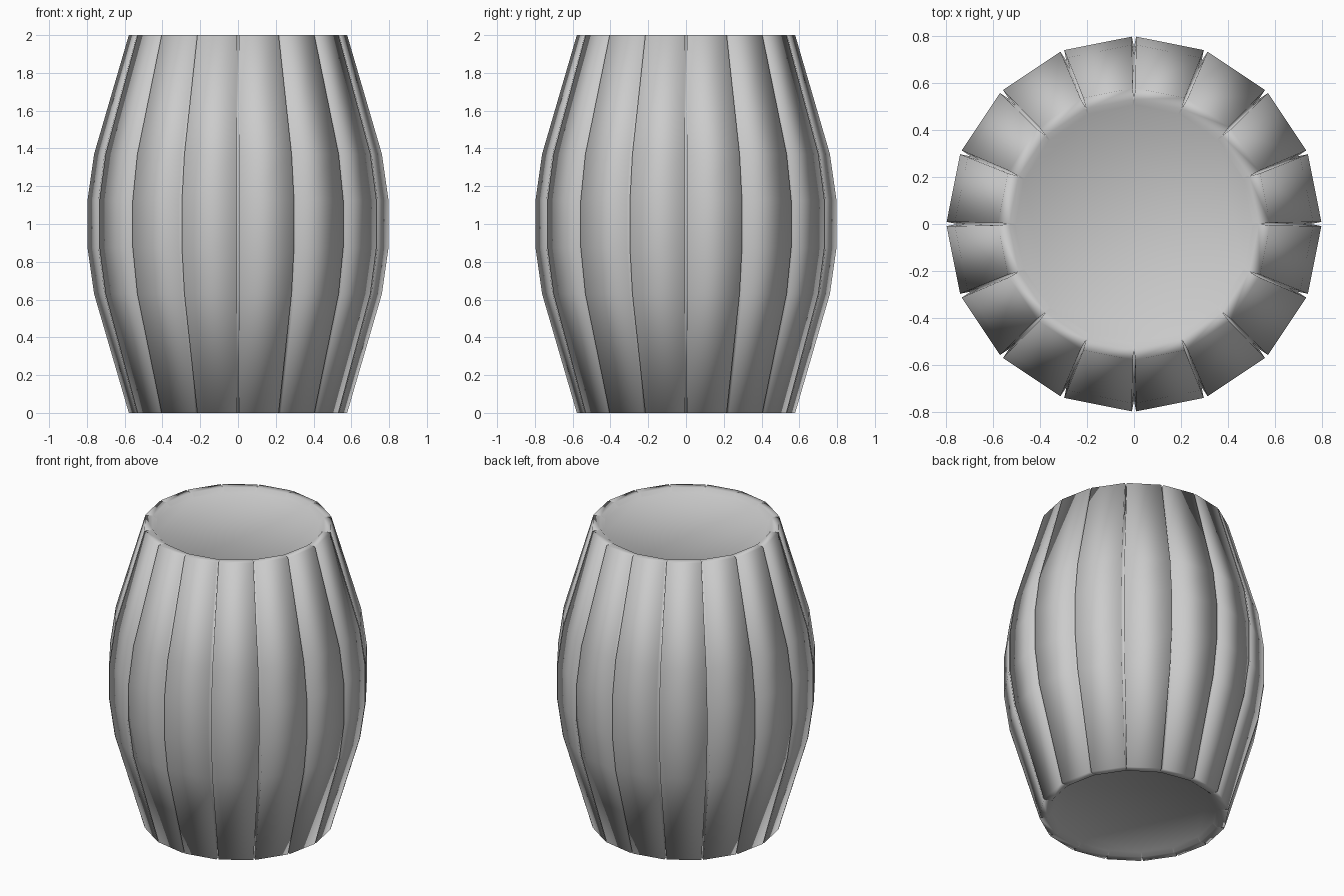
import bpy, bmesh
from math import cos, sin, pi

if "Cube" in bpy.data.objects:
    bpy.data.objects.remove(bpy.data.objects["Cube"])

STAVES = 16
HALF_GAP = 0.011

# rings from bottom lid to top lid: (stave radius, groove floor radius, z)
half = [(0.505, 0.505, 0.02), (0.53, 0.526, 0.0), (0.578, 0.532, 0.0),
        (0.762, 0.714, 0.63), (0.797, 0.75, 0.875)]
rings = half + [(r, f, 2 - z) for r, f, z in reversed(half)]

bm = bmesh.new()


def make_ring(radius, floor, z):
    verts = []
    for i in range(STAVES):
        a = 2 * pi * i / STAVES
        for r, ang in ((radius, a - HALF_GAP), (floor, a), (radius, a + HALF_GAP)):
            verts.append(bm.verts.new((r * cos(ang), r * sin(ang), z)))
    return verts


loops = [make_ring(*ring) for ring in rings]

# staves, grooves and rims
n = STAVES * 3
for low, high in zip(loops, loops[1:]):
    for i in range(n):
        j = (i + 1) % n
        bm.faces.new((low[i], low[j], high[j], high[i]))

# recessed lids
bm.faces.new(list(reversed(loops[0])))
bm.faces.new(loops[-1])
bmesh.ops.recalc_face_normals(bm, faces=bm.faces)
for f in bm.faces:
    f.smooth = True

mesh = bpy.data.meshes.new("barrel")
bm.to_mesh(mesh)
bm.free()
barrel = bpy.data.objects.new("barrel", mesh)
bpy.context.collection.objects.link(barrel)
